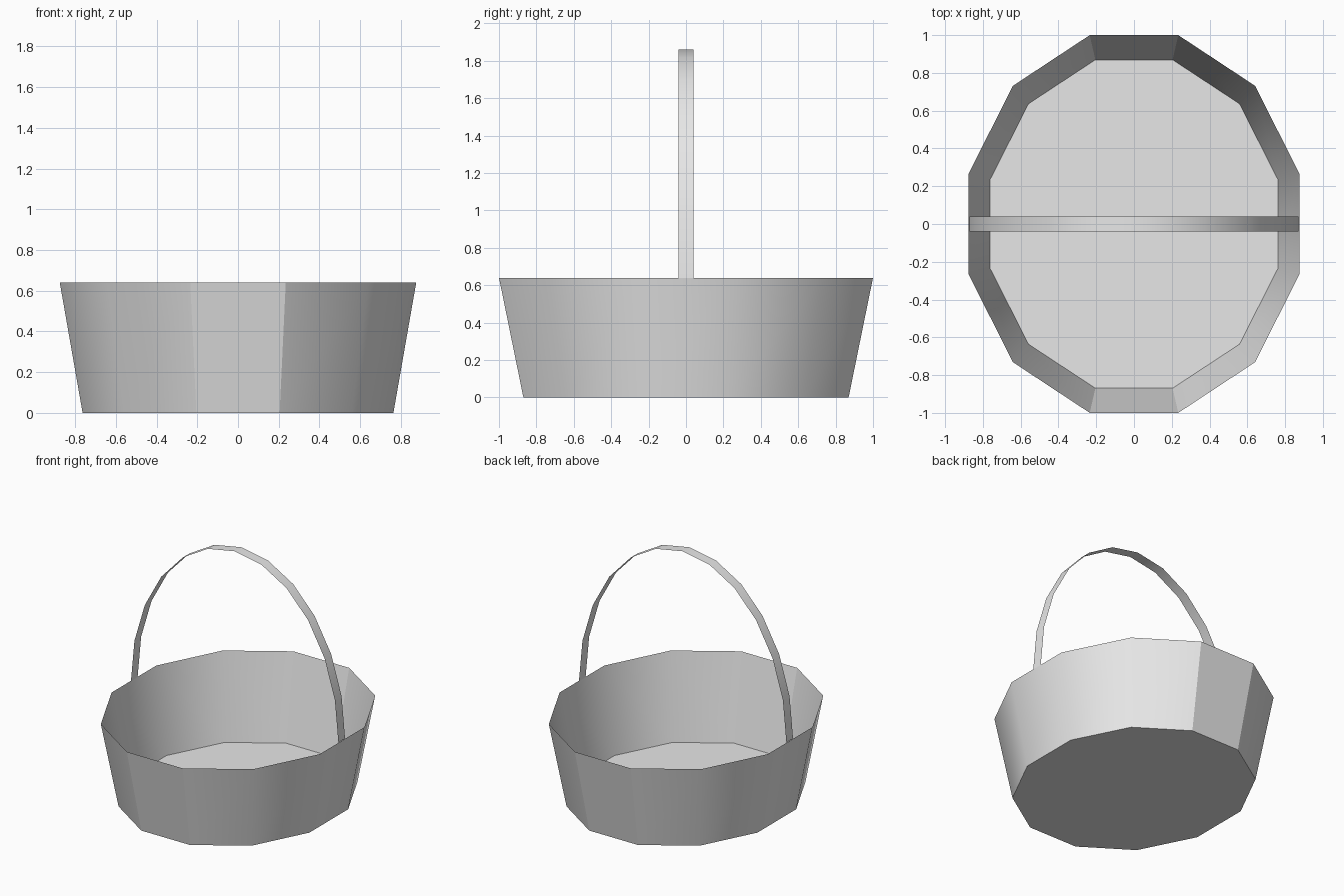
import bpy, bmesh, math

if "Cube" in bpy.data.objects:
    bpy.data.objects.remove(bpy.data.objects["Cube"])

grey = bpy.data.materials.new("light_grey")
grey.diffuse_color = (0.8, 0.8, 0.8, 1)
grey.use_nodes = True
grey.node_tree.nodes["Principled BSDF"].inputs["Base Color"].default_value = grey.diffuse_color


def finish(name, bm):
    """Turn a bmesh into a smooth shaded object with sharp corners kept."""
    mesh = bpy.data.meshes.new(name)
    bm.to_mesh(mesh)
    bm.free()
    mesh.materials.append(grey)
    obj = bpy.data.objects.new(name, mesh)
    bpy.context.collection.objects.link(obj)
    bpy.ops.object.select_all(action='DESELECT')
    obj.select_set(True)
    bpy.context.view_layer.objects.active = obj
    bpy.ops.object.shade_smooth_by_angle(angle=math.radians(30))
    return obj


# Basket: twelve-sided oval tub, open at the top, thin walls
SIDES = 12
HEIGHT = 0.64


def ring(bm, rx, ry, z):
    angles = [math.radians(15 + 360 / SIDES * i) for i in range(SIDES)]
    return [bm.verts.new((rx * math.cos(a), ry * math.sin(a), z)) for a in angles]


bm = bmesh.new()
bottom = ring(bm, 0.79, 0.90, 0)
top = ring(bm, 0.906, 1.035, HEIGHT)
for i in range(SIDES):
    j = (i + 1) % SIDES
    bm.faces.new((bottom[i], bottom[j], top[j], top[i]))
bm.faces.new(bottom[::-1])
finish("basket", bm)

# Handle: flat ribbon along a half ellipse from rim to rim
STEPS = 12
bm = bmesh.new()
pairs = []
for i in range(STEPS + 1):
    a = math.pi * i / STEPS
    x, z = 0.872 * math.cos(a), HEIGHT + 1.22 * math.sin(a)
    pairs.append([bm.verts.new((x, y, z)) for y in (-0.04, 0.04)])
for (a, b), (c, d) in zip(pairs, pairs[1:]):
    bm.faces.new((a, b, d, c))
finish("handle", bm)
